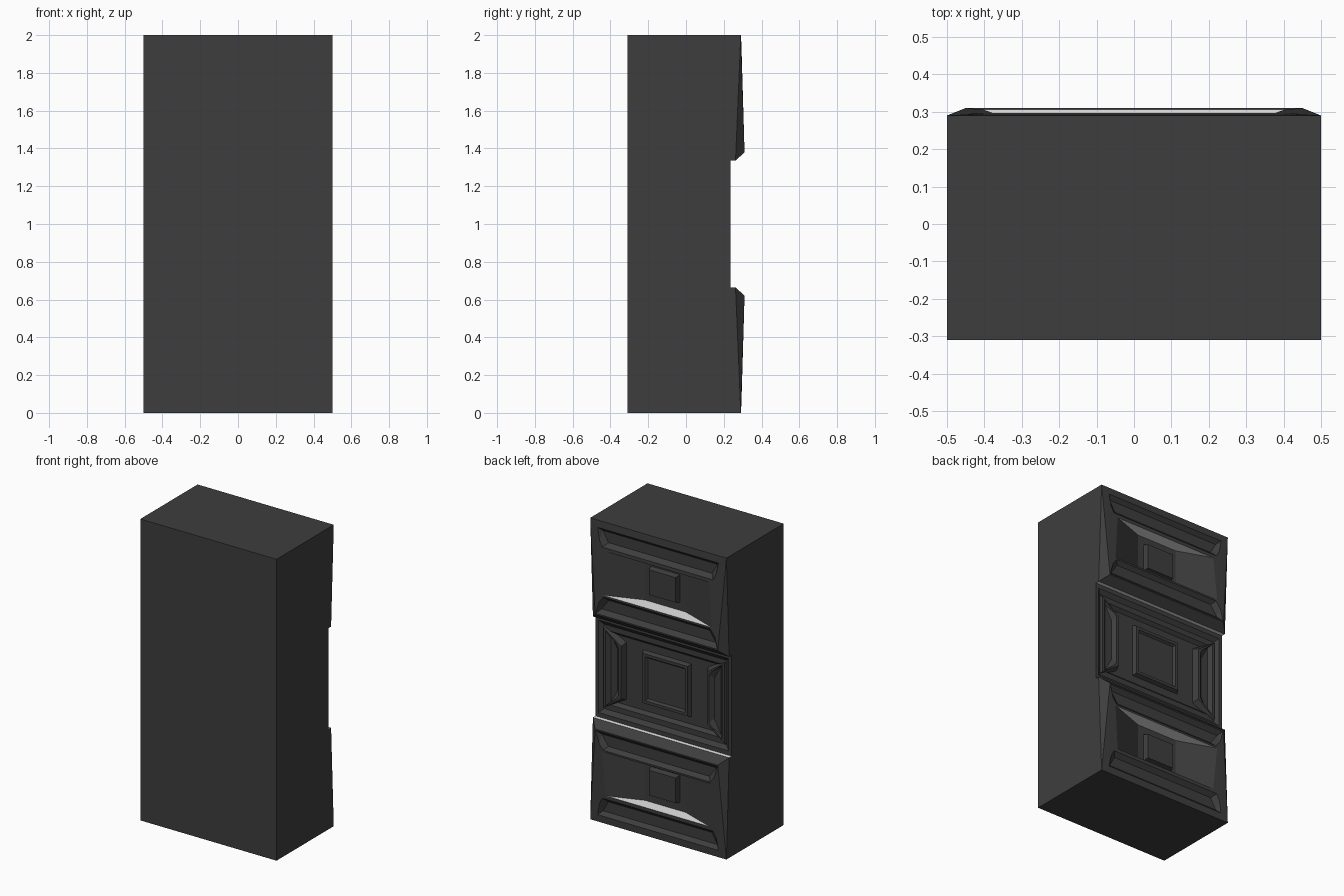
import bpy, bmesh

cube = bpy.data.objects.get("Cube")
if cube:
    bpy.data.objects.remove(cube)


def material(name, value):
    m = bpy.data.materials.new(name)
    m.use_nodes = True
    colour = (value, value, value, 1)
    m.diffuse_color = colour
    m.node_tree.nodes["Principled BSDF"].inputs["Base Color"].default_value = colour
    return m


DARK = material("dark grey", 0.048)
LIGHT = material("light strip white", 0.8)


def solid(name, points):
    """Convex faceted part spanning the given points."""
    bm = bmesh.new()
    for p in points:
        bm.verts.new(p)
    bmesh.ops.convex_hull(bm, input=bm.verts)
    bmesh.ops.dissolve_limit(bm, angle_limit=0.005, verts=bm.verts, edges=bm.edges)
    bmesh.ops.recalc_face_normals(bm, faces=bm.faces)
    mesh = bpy.data.meshes.new(name)
    bm.to_mesh(mesh)
    bm.free()
    mesh.materials.append(DARK)
    mesh.materials.append(LIGHT)
    obj = bpy.data.objects.new(name, mesh)
    bpy.context.collection.objects.link(obj)
    return obj


def trapezoid(za, wa, zb, wb):
    """Four (x, z) corners: half width wa at height za, wb at zb."""
    return [(-wa, za), (wa, za), (wb, zb), (-wb, zb)]


def loft(name, loop_a, ya, loop_b, yb):
    return solid(name, [(x, ya, z) for x, z in loop_a] + [(x, yb, z) for x, z in loop_b])


def grow(loop, d):
    cx = sum(p[0] for p in loop) / len(loop)
    cz = sum(p[1] for p in loop) / len(loop)
    return [(x + (d if x > cx else -d), z + (d if z > cz else -d)) for x, z in loop]


def cut(obj, cutter):
    mod = obj.modifiers.new("cut", "BOOLEAN")
    mod.operation = "DIFFERENCE"
    mod.solver = "EXACT"
    mod.object = cutter
    bpy.context.view_layer.objects.active = obj
    bpy.ops.object.modifier_apply(modifier=mod.name)
    bpy.data.objects.remove(cutter)


def rect(w, h):
    return trapezoid(1 - h, w, 1 + h, w)


# Upper and lower relief blocks, mirrored about mid height
for name, flip in (("upper", False), ("lower", True)):
    def fz(z):
        return 2 - z if flip else z

    outline = [(0.5, -0.31, 1.335), (0.5, -0.31, 2), (0.5, 0.29, 2),
               (0.5, 0.262, 1.335), (0.45, 0.31, 1.38), (0.45, 0.293, 1.96)]
    block = solid(name + "_block", [(s * x, y, fz(z)) for x, y, z in outline for s in (-1, 1)])

    # Long grooves above and below the light recess
    for za, wa, zb, wb, floor in ((1.93, 0.42, 1.86, 0.38, 0.27),
                                  (1.415, 0.42, 1.485, 0.37, 0.283)):
        loop = trapezoid(fz(za), wa, fz(zb), wb)
        cut(block, loft("groove_cutter", loop, floor, grow(loop, 0.06), floor + 0.06))

    # Light recess, deepest across the middle
    cut(block, loft("recess_cutter",
                    trapezoid(fz(1.52), 0.15, fz(1.81), 0.15), 0.215,
                    trapezoid(fz(1.52), 0.47, fz(1.81), 0.47), 0.33))

    # White strips: the level faces of the recess and the ledge
    for face in block.data.polygons:
        inner = 0.01 < face.center.z < 1.99
        if abs(face.normal.z) > 0.95 and inner:
            face.material_index = 1

    # Raised plate on the recess floor
    plate = trapezoid(fz(1.57), 0.11, fz(1.76), 0.11)
    loft(name + "_recess_plate", plate, 0.2, grow(plate, -0.012), 0.25)

# Middle block with stepped sunken frame
middle = solid("middle_block", [(x, y, z) for x in (-0.5, 0.5)
                                for y in (-0.31, 0.235) for z in (0.665, 1.335)])
cut(middle, loft("frame_cutter", rect(0.45, 0.28), 0.215, rect(0.49, 0.32), 0.245))
cut(middle, loft("floor_cutter", rect(0.43, 0.225), 0.195, rect(0.45, 0.25), 0.22))

# Raised side panels with a sunken face
for name, s in (("left", 1), ("right", -1)):
    loop = [(s * 0.46, 0.72), (s * 0.46, 1.28), (s * 0.30, 1.19), (s * 0.30, 0.81)]
    panel = loft(name + "_side_panel", loop, 0.19, grow(loop, -0.015), 0.232)
    inset = grow(loop, -0.055)
    cut(panel, loft("panel_cutter", inset, 0.21, grow(inset, 0.03), 0.24))

# Centre square with a sunken face
square = loft("centre_square", rect(0.18, 0.18), 0.185, rect(0.165, 0.165), 0.22)
cut(square, loft("square_cutter", rect(0.135, 0.135), 0.205, rect(0.15, 0.15), 0.225))
